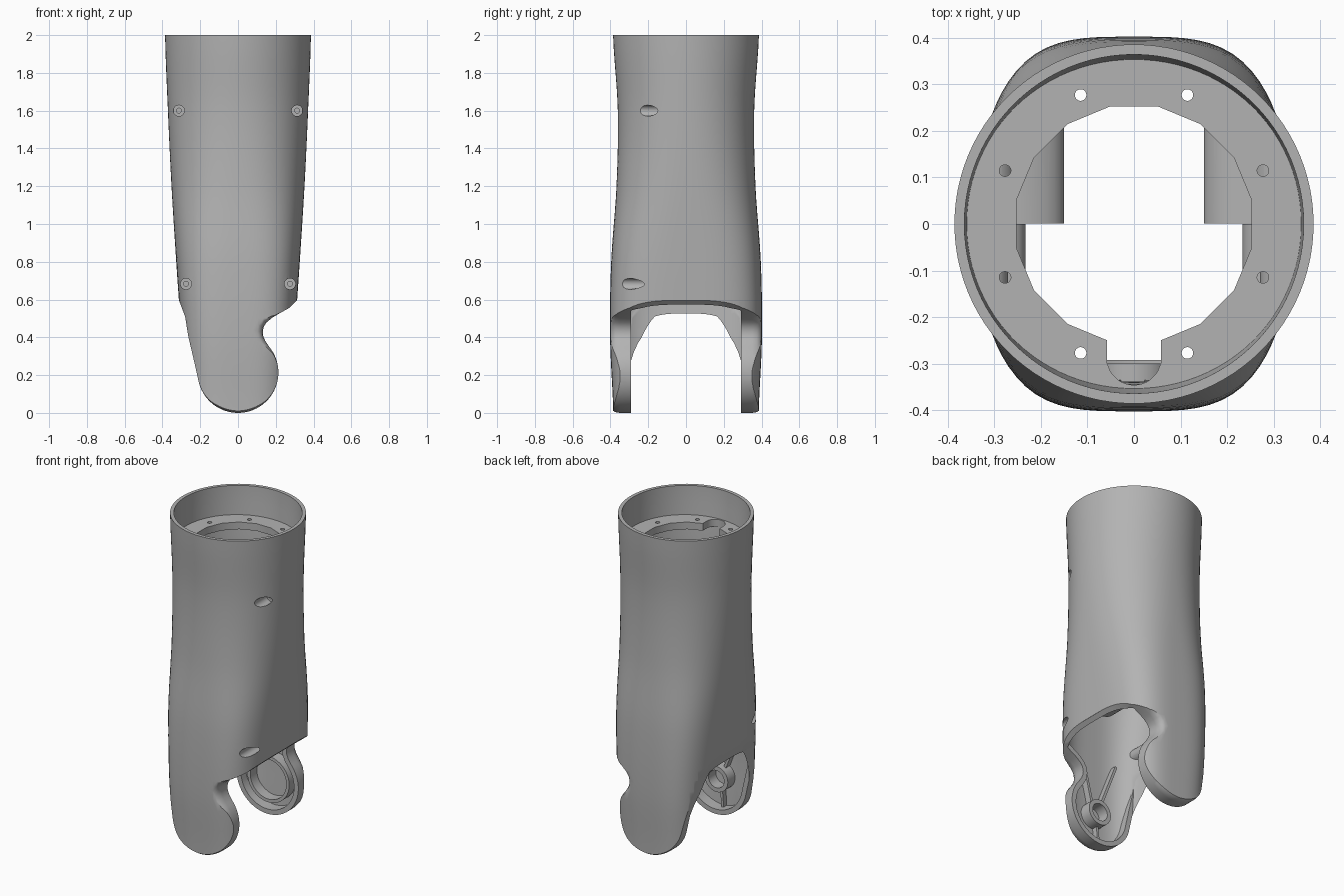
import bpy, bmesh
from math import sin, cos, pi, radians
from mathutils import Vector, Matrix

old = bpy.data.objects.get("Cube")
if old:
    bpy.data.objects.remove(old, do_unlink=True)

grey = bpy.data.materials.new("plain grey")
grey.use_nodes = True
GREY = (0.45, 0.45, 0.45, 1)
grey.diffuse_color = GREY
grey.node_tree.nodes["Principled BSDF"].inputs["Base Color"].default_value = GREY


def finish(name, bm):
    bmesh.ops.recalc_face_normals(bm, faces=bm.faces)
    mesh = bpy.data.meshes.new(name)
    bm.to_mesh(mesh)
    bm.free()
    mesh.materials.append(grey)
    ob = bpy.data.objects.new(name, mesh)
    bpy.context.collection.objects.link(ob)
    return ob


def skin(name, rings):
    """Closed solid through a list of equal rings."""
    bm = bmesh.new()
    rows = [[bm.verts.new(p) for p in ring] for ring in rings]
    n = len(rows[0])
    for a, b in zip(rows, rows[1:]):
        for i in range(n):
            j = (i + 1) % n
            bm.faces.new((a[i], a[j], b[j], b[i]))
    bm.faces.new(rows[0])
    bm.faces.new(rows[-1])
    return finish(name, bm)


def combine(target, tool, operation):
    """Apply a boolean and discard the tool."""
    mod = target.modifiers.new("join", 'BOOLEAN')
    mod.operation, mod.object, mod.solver = operation, tool, 'EXACT'
    bpy.context.view_layer.update()
    graph = bpy.context.evaluated_depsgraph_get()
    mesh = bpy.data.meshes.new_from_object(target.evaluated_get(graph))
    target.modifiers.clear()
    target.data = mesh
    bpy.data.objects.remove(tool, do_unlink=True)
    return target


def rod(name, x, z, y0, y1, rx, rz=None, sides=32):
    """Cylinder lying along y."""
    rz = rz or rx
    return skin(name, [[(x + rx * cos(2 * pi * i / sides), y, z + rz * sin(2 * pi * i / sides))
                        for i in range(sides)] for y in (y0, y1)])


def disc(name, x, y, r, z0, z1, sides):
    """Upright cylinder."""
    return skin(name, [[(x + r * cos(2 * pi * (i + .5) / sides), y + r * sin(2 * pi * (i + .5) / sides), z)
                        for i in range(sides)] for z in (z0, z1)])


def box(name, centre, size, turn=0):
    bm = bmesh.new()
    bmesh.ops.create_cube(bm, size=1, matrix=Matrix.Translation(centre)
                          @ Matrix.Rotation(turn, 4, 'Y') @ Matrix.Diagonal((*size, 1)))
    return finish(name, bm)


# Sleeve sections every 0.4 in height: half width, half depth, squareness
SECTIONS = [Vector(s) for s in ((.28, .385, 3.5), (.30, .402, 3.5), (.327, .396, 3.1),
                                (.352, .368, 2.4), (.371, .361, 2.1), (.386, .386, 2))]


def section(z):
    t = min(max(z / .4, 0), 4.999)
    k = int(t)
    u = t - k
    p0, p1, p2, p3 = (SECTIONS[min(max(k + d, 0), 5)] for d in (-1, 0, 1, 2))
    return .5 * (2 * p1 + (p2 - p0) * u + (2 * p0 - 5 * p1 + 4 * p2 - p3) * u * u
                 + (3 * p1 - p0 - 3 * p2 + p3) * u ** 3)


def sleeve(name, z0, z1, inset=0.0):
    rings = []
    for k in range(33):
        z = z0 + (z1 - z0) * k / 32
        hx, hy, n = section(z)
        hx, hy = hx - inset, hy - inset
        ring = []
        for i in range(96):
            c, s = cos(2 * pi * i / 96), sin(2 * pi * i / 96)
            r = (abs(c / hx) ** n + abs(s / hy) ** n) ** (-1 / n)
            ring.append((r * c, r * s, z))
        rings.append(ring)
    return skin(name, rings)


# Side outline of the lugs: round end, hooked neck, flared shoulders
outline = [Vector((.214 * cos(a), .214 + .214 * sin(a)))
           for a in (radians(195 + 205 * i / 40) for i in range(41))]
outline += [Vector(p) for p in ((.145, .38), (.134, .405), (.131, .43), (.136, .455), (.15, .478),
                                (.18, .503), (.22, .527), (.27, .555), (.312, .595), (.6, .6),
                                (.6, 2.2), (-.6, 2.2), (-.6, .6), (-.312, .595), (-.295, .55),
                                (-.28, .51), (-.272, .46), (-.262, .4), (-.234, .28))]


def inset_outline(d):
    out = []
    n = len(outline)
    for i, p in enumerate(outline):
        a = (p - outline[i - 1]).normalized()
        b = (outline[(i + 1) % n] - p).normalized()
        na, nb = Vector((-a.y, a.x)), Vector((-b.y, b.x))
        out.append(p + (na + nb) * d / (1 + na.dot(nb)))
    return out


def prism(name, steps):
    """Outline carried along y with an inset at each step."""
    return skin(name, [[(p.x, y, p.y) for p in inset_outline(d)] for y, d in steps])


# Outer sleeve trimmed to the lug outline with rounded rims
half = [(.408, .05), (.402, .032), (.392, .015), (.375, .004), (.35, 0)]
shell = sleeve("shell", 0, 2)
combine(shell, prism("trim", [(-y, d) for y, d in half] + half[::-1]), 'INTERSECT')

# Hollow inside, lug pockets and the gap between the lugs
WALL = .021
pocket = sleeve("pocket", -.05, 2.1, WALL)
combine(pocket, prism("pocket_outline", [(-.5, .03), (.5, .03)]), 'INTERSECT')
combine(shell, pocket, 'DIFFERENCE')
gap = sleeve("gap", -.06, .72, WALL + .001)
combine(gap, box("gap_slab", (0, 0, .3), (2, .584, 1)), 'INTERSECT')
combine(shell, gap, 'DIFFERENCE')

# Screw posts inside and counterbored holes from the front
for x, z, back_r in ((.313, 1.6, .06), (.275, .683, .125)):
    for side in (-1, 1):
        for post in (rod("front_post", side * x, z, -.37, 0, .042),
                     rod("back_post", side * x, z, 0.001, .37, back_r, .065)):
            combine(post, sleeve("post_limit", .3, 1.95, .008), 'INTERSECT')
            combine(shell, post, 'UNION')
        combine(shell, rod("counterbore", side * x, z, -.6, -.12, .029), 'DIFFERENCE')
        combine(shell, rod("screw_hole", side * x, z, -.2, -.05, .013), 'DIFFERENCE')

# Mounting flange with a key slot and eight holes
flange = disc("flange", 0, 0, .368, 1.775, 1.82, 64)
combine(flange, disc("opening", 0, 0, .258, 1.7, 1.9, 16), 'DIFFERENCE')
combine(flange, box("slot", (0, -.25, 1.8), (.116, .1, .3)), 'DIFFERENCE')
combine(flange, disc("slot_end", 0, -.288, .058, 1.7, 1.9, 32), 'DIFFERENCE')
for i in range(8):
    a = radians(22.5 + 45 * i)
    combine(flange, disc("hole", .3 * cos(a), .3 * sin(a), .0125, 1.7, 1.9, 20), 'DIFFERENCE')


# Pivot rings inside each lug
def pivot_ring(name, y0, y1, outer, inner):
    ring = rod(name, 0, .214, y0, y1, outer, sides=40)
    return combine(ring, rod("bore", 0, .214, y0 - .1, y1 + .1, inner, sides=40), 'DIFFERENCE')


parts = [shell, flange,
         pivot_ring("front_pivot_ring", -.372, -.3, .08, .054),
         pivot_ring("back_pivot_ring", .3, .372, .145, .125)]

# Stiffening ribs in the front lug
for name, x0, z0, x1, z1 in (("long_rib", -.035, .285, -.15, .58), ("short_rib", .03, .285, .07, .45),
                             ("foot_rib", -.01, .14, -.02, .02)):
    d = Vector((x1 - x0, 0, z1 - z0))
    turn = Vector((0, 0, 1)).rotation_difference(d.normalized()).to_euler().y
    parts.append(box(name, ((x0 + x1) / 2, -.355, (z0 + z1) / 2), (.016, .04, d.length), turn))

# Smooth shading with crisp edges
bpy.ops.object.select_all(action='DESELECT')
for ob in parts:
    ob.select_set(True)
bpy.context.view_layer.objects.active = shell
bpy.ops.object.shade_smooth_by_angle(angle=radians(32))
